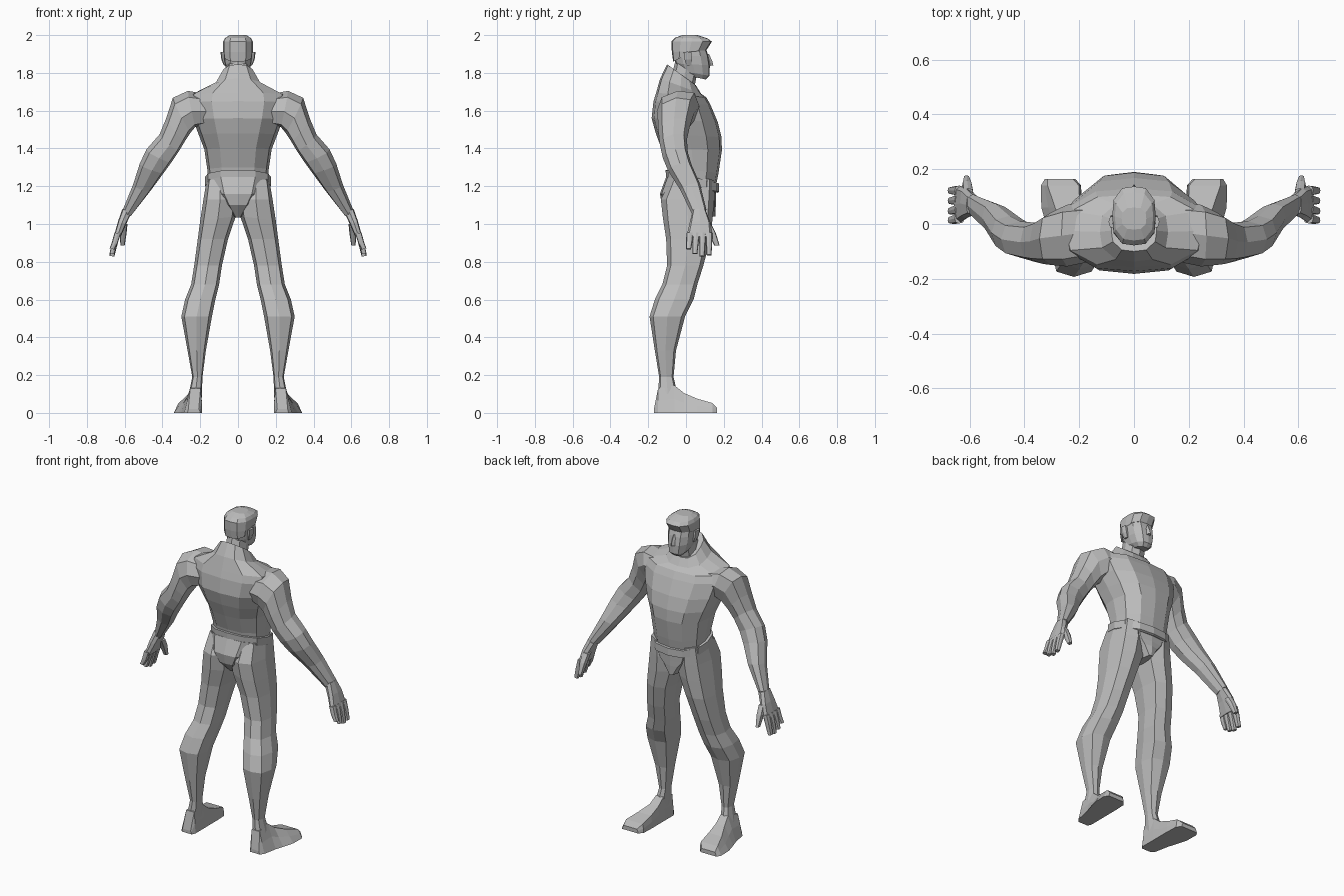
import bpy, bmesh, math
from mathutils import Vector

grey = bpy.data.materials.new("plain grey")
grey.diffuse_color = (0.5, 0.5, 0.5, 1)


def skin(name, rings, mirror=False):
    """Bridge equal-sized rings of points into a closed flat-shaded mesh."""
    bm = bmesh.new()
    vs = [[bm.verts.new(p) for p in r] for r in rings]
    n = len(vs[0])
    for a, b in zip(vs, vs[1:]):
        for i in range(n):
            j = (i + 1) % n
            bm.faces.new((a[i], a[j], b[j], b[i]))
    bm.faces.new(vs[0])
    bm.faces.new(vs[-1])
    bmesh.ops.recalc_face_normals(bm, faces=bm.faces)
    me = bpy.data.meshes.new(name)
    bm.to_mesh(me)
    bm.free()
    me.materials.append(grey)
    ob = bpy.data.objects.new(name, me)
    bpy.context.collection.objects.link(ob)
    if mirror:
        ob.modifiers.new("mirror", 'MIRROR').use_mirror_merge = False
    return ob


def oval(c, u, v, n, power):
    """Superellipse ring around c with half axes u and v."""
    pts = []
    for i in range(n):
        a = 2 * math.pi * i / n
        cs, sn = round(math.cos(a), 6), round(math.sin(a), 6)
        f = (abs(cs) ** power + abs(sn) ** power) ** (-1 / power)
        pts.append(c + u * cs * f + v * sn * f)
    return pts


def trunk(name, rows, n=12, power=2.5):
    """Centred part: rows of half width, back y, front y, back z, front z."""
    skin(name, [oval(Vector((0, (b + f) / 2, (zb + zf) / 2)), Vector((w, 0, 0)),
                     Vector((0, (f - b) / 2, (zf - zb) / 2)), n, power)
                for w, b, f, zb, zf in rows])


def limb(name, rows, n=8, power=2.2, tilt=0.0):
    """Mirrored part: rows of inner x, z, outer x, z, back y, front y."""
    skin(name, [oval(Vector(((xi + xo) / 2, (b + f) / 2, (zi + zo) / 2)),
                     Vector(((xo - xi) / 2, 0, (zo - zi) / 2)),
                     Vector((0, (f - b) / 2, tilt)), n, power)
                for xi, zi, xo, zo, b, f in rows], True)


# Torso rising into the tall collar
trunk("torso", [
    (.155, -.085, .155, 1.24, 1.18), (.162, -.095, .172, 1.30, 1.27),
    (.178, -.13, .19, 1.40, 1.39), (.207, -.16, .188, 1.48, 1.46),
    (.237, -.182, .168, 1.56, 1.54), (.26, -.172, .13, 1.65, 1.63),
    (.25, -.158, .108, 1.695, 1.67), (.125, -.137, .08, 1.77, 1.69),
    (.083, -.10, .052, 1.845, 1.735), (.07, -.085, .04, 1.835, 1.735)], power=2.7)

# Neck
trunk("neck", [(.062, -.085, .035, 1.74, 1.68), (.058, -.055, .06, 1.87, 1.80)], 8)

# Head
trunk("head", [
    (.036, .01, .105, 1.785, 1.765), (.055, -.03, .125, 1.81, 1.785),
    (.07, -.055, .126, 1.85, 1.84), (.074, -.063, .118, 1.89, 1.89),
    (.074, -.063, .105, 1.94, 1.93)], 12, 3)
trunk("nose", [(.014, .11, .145, 1.835, 1.84), (.012, .11, .14, 1.86, 1.86),
               (.008, .10, .122, 1.90, 1.90)], 4, 2)

# Hair with a forward overhang
trunk("hair", [
    (.074, -.068, .07, 1.86, 1.925), (.079, -.075, .108, 1.91, 1.92),
    (.079, -.078, .137, 1.965, 1.965), (.070, -.06, .115, 1.985, 1.982),
    (.045, -.02, .06, 2.0, 2.0)], 12, 3)

# Ears
limb("ear", [(.065, 1.84, .075, 1.84, .0, .03), (.068, 1.87, .088, 1.87, -.01, .035),
             (.068, 1.91, .093, 1.912, -.015, .03)], 6)

# Belt and briefs
trunk("belt", [(.160, -.09, .165, 1.225, 1.165), (.174, -.105, .176, 1.235, 1.17),
               (.174, -.108, .176, 1.285, 1.215), (.160, -.09, .168, 1.285, 1.215)])
trunk("briefs", [(.168, -.105, .160, 1.25, 1.19), (.135, -.138, .158, 1.16, 1.13),
                 (.085, -.128, .158, 1.10, 1.10), (.022, -.075, .155, 1.035, 1.04)], power=3)

# Arms, rooted deep in the chest so the shoulders blend
limb("arm", [
    (.12, 1.54, .13, 1.68, -.13, .08), (.225, 1.515, .265, 1.705, -.155, .07),
    (.25, 1.485, .345, 1.668, -.15, .045), (.28, 1.44, .38, 1.56, -.146, .02),
    (.31, 1.39, .415, 1.475, -.138, .005), (.35, 1.33, .485, 1.395, -.122, .01),
    (.39, 1.275, .52, 1.32, -.095, .03), (.46, 1.18, .555, 1.21, -.03, .075),
    (.563, 1.05, .612, 1.07, .035, .108)], power=2.6, tilt=.015)

# Palms
limb("palm", [(.563, 1.06, .612, 1.08, .035, .105), (.592, 1.0, .635, 1.015, .02, .13),
              (.622, .93, .657, .935, .002, .14)], power=3.5)

# Fingers: y at knuckle, y at tip, z at tip
for i, (ya, yb, z) in enumerate([(.02, .014, .87), (.054, .047, .845),
                                 (.088, .085, .832), (.122, .122, .838)]):
    limb("finger_%d" % (i + 1), [
        (.62, .95, .654, .955, ya - .018, ya + .018),
        (.636, .90, .667, .905, (ya + yb) / 2 - .0165, (ya + yb) / 2 + .0165),
        (.655, z - .005, .68, z, yb - .013, yb + .013)], 8, 3)
limb("thumb", [(.585, 1.0, .625, 1.01, .085, .13), (.59, .95, .628, .955, .115, .158),
               (.60, .885, .622, .887, .15, .178)], 8, 3)

# Legs
limb("leg", [
    (.03, 1.22, .165, 1.24, -.085, .15), (.005, 1.13, .183, 1.13, -.133, .15),
    (.012, 1.04, .20, 1.02, -.122, .141), (.053, .92, .213, .92, -.105, .128),
    (.085, .78, .232, .78, -.10, .092), (.10, .68, .248, .68, -.125, .06),
    (.12, .60, .28, .60, -.165, .04), (.138, .51, .30, .51, -.193, -.005),
    (.17, .33, .267, .33, -.165, -.053), (.188, .19, .242, .19, -.142, -.066),
    (.192, .08, .265, .08, -.15, -.04)], 8, 3)

# Feet: cross-sections along y of inner x, outer x, height, inset of the outer top
skin("foot", [[(a, y, 0), (b, y, 0), (b - t * .5, y, h * .5), (b - t, y, h),
               (a + .008, y, h), (a + .002, y, h * .5)]
              for y, a, b, h, t in [(-.17, .2, .268, .02, .005), (-.148, .19, .285, .13, .032),
                                    (-.06, .19, .302, .145, .055), (-.01, .19, .318, .105, .06),
                                    (.06, .19, .338, .075, .05), (.14, .193, .34, .052, .025),
                                    (.165, .215, .325, .025, .01)]], True)
